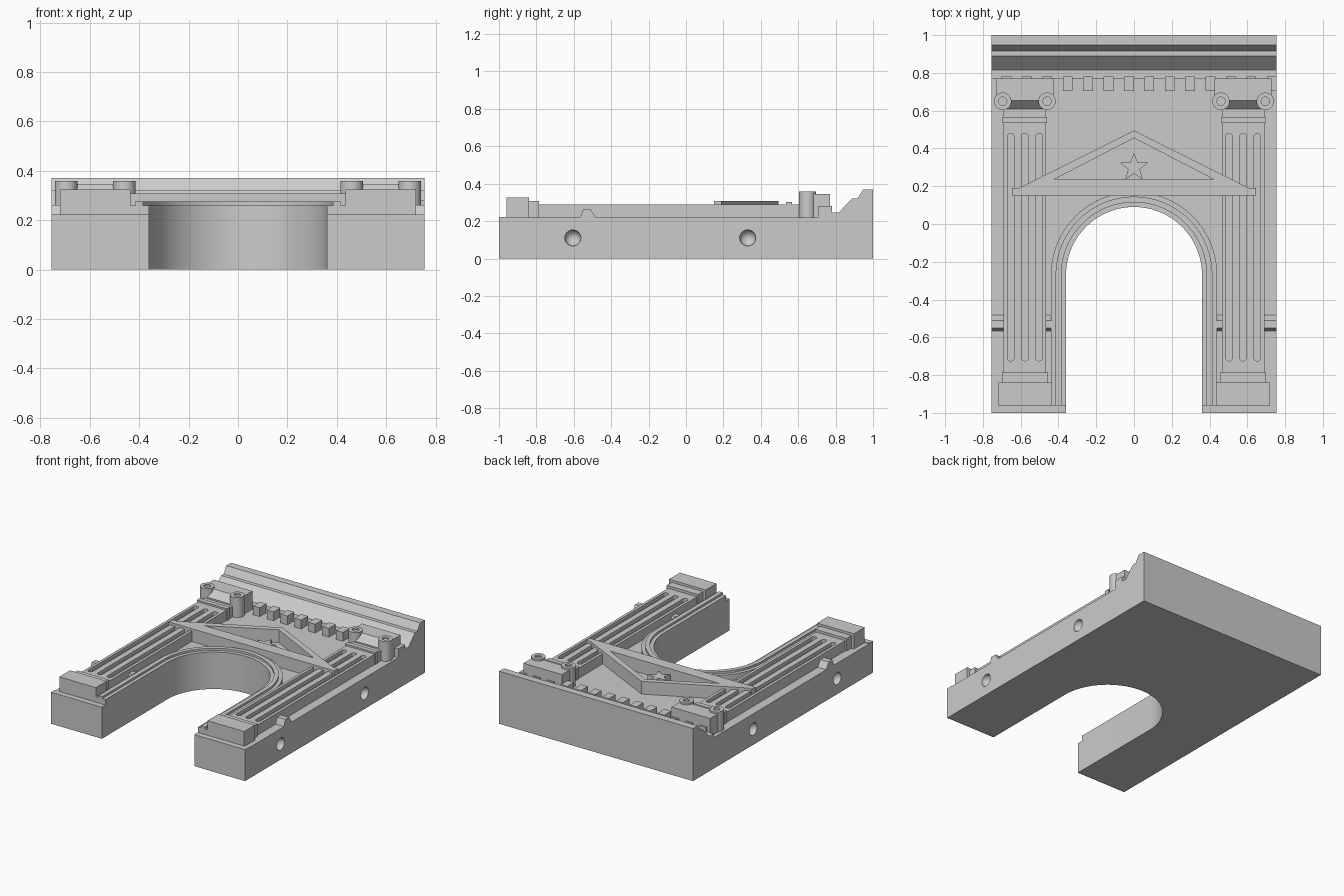
import bpy, bmesh, math
from mathutils import Matrix

if "Cube" in bpy.data.objects:
    bpy.data.objects.remove(bpy.data.objects["Cube"])

stone = bpy.data.materials.new("grey_stone")
stone.diffuse_color = (0.6, 0.6, 0.6, 1)
stone.use_nodes = True
stone.node_tree.nodes["Principled BSDF"].inputs["Base Color"].default_value = stone.diffuse_color
BASE = 0.218
COL = 0.5775          # column centre in x


def evaluated_mesh(ob):
    dg = bpy.context.evaluated_depsgraph_get()
    return bpy.data.meshes.new_from_object(ob.evaluated_get(dg))


def plate(name, loops, z0, z1, along_x=False):
    """Extrude flat outlines (first outer, then holes) from z0 to z1."""
    cu = bpy.data.curves.new(name + "_outline", 'CURVE')
    cu.dimensions = '2D'
    cu.fill_mode = 'BOTH'
    cu.extrude = (z1 - z0) / 2
    for pts in loops:
        sp = cu.splines.new('POLY')
        sp.points.add(len(pts) - 1)
        for p, (x, y) in zip(sp.points, pts):
            p.co = (x, y, 0, 1)
        sp.use_cyclic_u = True
    tmp = bpy.data.objects.new(name + "_tmp", cu)
    bpy.context.collection.objects.link(tmp)
    me = evaluated_mesh(tmp)
    bpy.data.objects.remove(tmp)
    bm = bmesh.new()
    bm.from_mesh(me)
    bmesh.ops.translate(bm, verts=bm.verts, vec=(0, 0, (z0 + z1) / 2))
    if along_x:       # outline is in y-z, extruded along x
        bm.transform(Matrix(((0, 0, 1, 0), (1, 0, 0, 0), (0, 1, 0, 0), (0, 0, 0, 1))))
    bmesh.ops.remove_doubles(bm, verts=bm.verts, dist=1e-5)
    bmesh.ops.dissolve_limit(bm, angle_limit=0.001, verts=bm.verts, edges=bm.edges)
    bmesh.ops.recalc_face_normals(bm, faces=bm.faces)
    bm.to_mesh(me)
    bm.free()
    me.materials.clear()
    me.materials.append(stone)
    ob = bpy.data.objects.new(name, me)
    bpy.context.collection.objects.link(ob)
    return ob


def rect(x0, x1, y0, y1):
    return [(x0, y0), (x1, y0), (x1, y1), (x0, y1)]


def arc(cx, cy, r, a0, a1, n):
    return [(cx + r * math.cos(math.radians(a0 + (a1 - a0) * i / n)),
             cy + r * math.sin(math.radians(a0 + (a1 - a0) * i / n))) for i in range(n + 1)]


def circle(cx, cy, r, n=32):
    return arc(cx, cy, r, 0, 360, n)[:-1]


def arch(r, y0):
    return [(r, y0)] + arc(0, -0.27, r, 0, 180, 48) + [(-r, y0)]


def capsule(cx, y0, y1, r):
    return arc(cx, y1 - r, r, 0, 180, 12) + arc(cx, y0 + r, r, 180, 360, 12)


# main slab with arched opening
slab = plate("slab", [[(0.755, -1), (0.755, 1), (-0.755, 1), (-0.755, -1)]
                      + arch(0.36, -1)[::-1]], 0, BASE)

# round sockets in both sides
for s in (-1, 1):
    for y in (-0.605, 0.33):
        bpy.ops.mesh.primitive_uv_sphere_add(segments=32, ring_count=16, radius=0.043,
                                             location=(s * 0.755, y, 0.11))
        cutter = bpy.context.object
        cutter.data.materials.append(stone)
        mod = slab.modifiers.new("socket", 'BOOLEAN')
        mod.operation = 'DIFFERENCE'
        mod.solver = 'EXACT'
        mod.object = cutter
        me = evaluated_mesh(slab)
        slab.modifiers.clear()
        slab.data = me
        bpy.data.objects.remove(cutter)

# stepped arch moulding
for name, r0, r1, z in (("inner", 0.36, 0.385, 0.26), ("middle", 0.385, 0.415, 0.275),
                        ("outer", 0.415, 0.44, 0.26)):
    plate("arch_moulding_" + name, [arch(r1, -0.96) + arch(r0, -0.96)[::-1]], BASE, z)

# cornice along the top edge
plate("cornice", [[(0.77, BASE), (0.77, 0.245), (0.815, 0.245), (0.89, 0.322), (0.917, 0.322),
                   (0.948, 0.37), (1, 0.37), (1, BASE)]], -0.755, 0.755, True)

# dentils
for i in range(14):
    x = -0.675 + 0.108 * i
    plate("dentil", [rect(x - 0.026, x + 0.026, 0.705, 0.78)], BASE, 0.28)

# pediment frame and star
plate("pediment", [[(-0.645, 0.15), (0.645, 0.15), (0.645, 0.19), (0.61, 0.19), (0, 0.495),
                    (-0.61, 0.19), (-0.645, 0.19)],
                   [(-0.425, 0.235), (0, 0.455), (0.425, 0.235)]], BASE, 0.308)
star = []
for i in range(10):
    r, a = (0.033 if i % 2 else 0.078), math.radians(90 + 36 * i)
    star.append((r * math.cos(a), 0.3 + r * math.sin(a)))
plate("star", [star], BASE, 0.27)

# left and right piers
for s in (-1, 1):
    c = s * COL

    def block(name, hw, y0, y1, z1):
        plate(name, [rect(c - hw, c + hw, y0, y1)], BASE, z1)

    def bar(name, profile, x0, x1):
        plate(name, [profile], min(s * x0, s * x1), max(s * x0, s * x1), True)

    # foot strip and side band
    bar("foot_strip", [(-1, BASE), (-1, 0.222), (-0.96, 0.222), (-0.96, BASE)], 0.36, 0.755)
    bar("side_band", [(-0.567, BASE), (-0.55, 0.262), (-0.51, 0.262), (-0.482, BASE)], 0.435, 0.755)
    # column: pedestal, base, fluted shaft, collar
    block("pedestal", 0.1425, -0.96, -0.84, 0.325)
    block("column_base", 0.1225, -0.84, -0.785, 0.308)
    block("shaft_core", 0.1125, -0.785, 0.61, 0.265)
    plate("fluted_shaft", [rect(c - 0.1125, c + 0.1125, -0.785, 0.61)]
          + [capsule(c + d, -0.725, 0.48, 0.0175) for d in (-0.075, 0, 0.075)], 0.265, 0.29)
    block("collar", 0.118, 0.535, 0.567, 0.302)
    # capital with scroll discs
    bar("capital", [(0.61, BASE), (0.61, 0.3), (0.655, 0.346), (0.77, 0.346), (0.77, BASE)],
        COL - 0.118, COL + 0.118)
    block("capital_block", 0.15, 0.655, 0.77, 0.346)
    for d in (-0.1175, 0.1175):
        plate("scroll_core", [circle(c + d, 0.65, 0.046)], BASE, 0.347)
        plate("scroll_rim", [circle(c + d, 0.65, 0.046), circle(c + d, 0.65, 0.022)], 0.347, 0.358)

# smooth the curved walls, keep edges sharp
bpy.ops.object.select_all(action='SELECT')
bpy.context.view_layer.objects.active = slab
bpy.ops.object.shade_smooth_by_angle(angle=math.radians(30))
